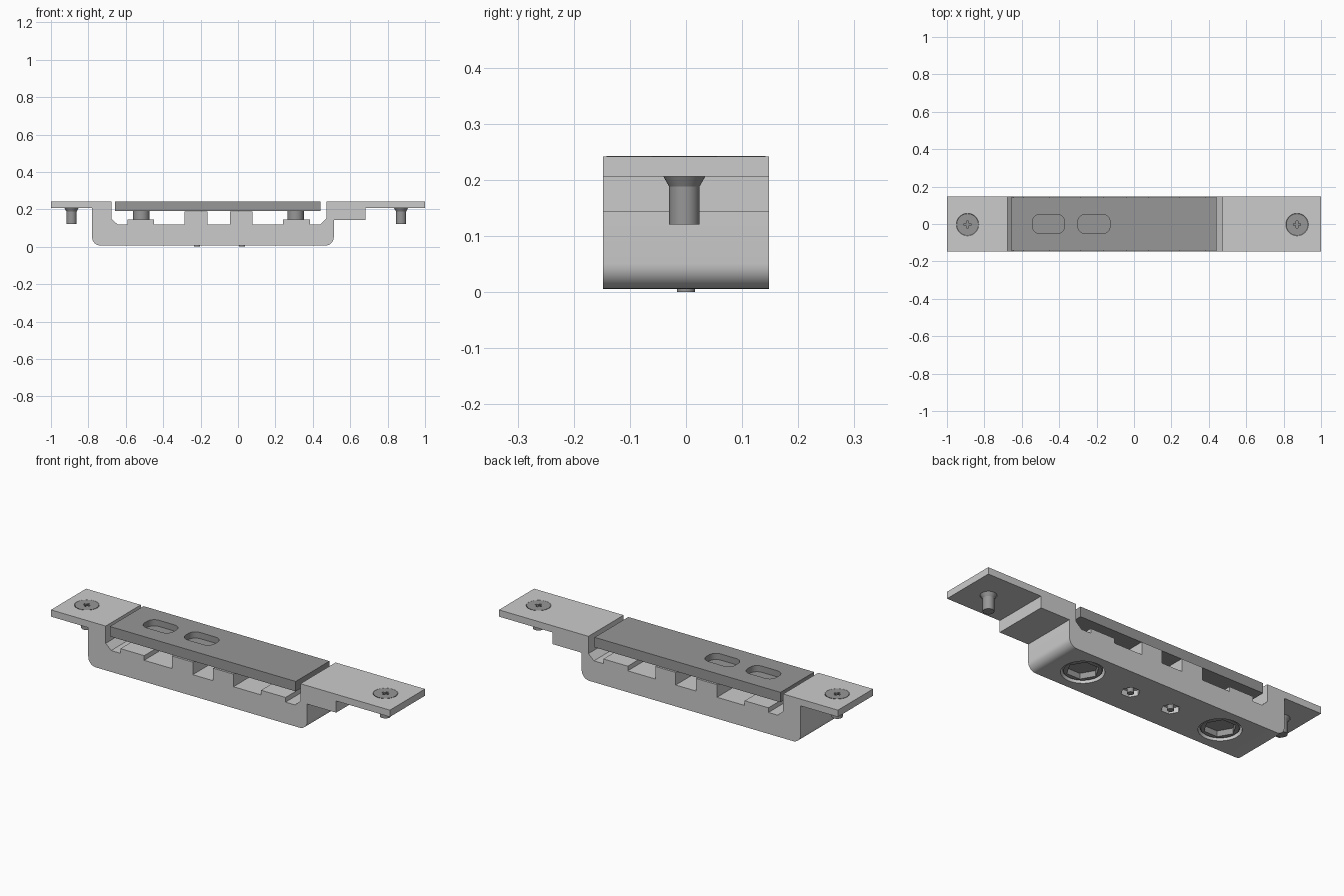
import bpy, bmesh
from math import cos, sin, pi, radians

if "Cube" in bpy.data.objects:
    bpy.data.objects.remove(bpy.data.objects["Cube"])


def make(name, bm):
    bmesh.ops.remove_doubles(bm, verts=bm.verts, dist=1e-5)
    bmesh.ops.recalc_face_normals(bm, faces=bm.faces)
    me = bpy.data.meshes.new(name)
    bm.to_mesh(me)
    bm.free()
    ob = bpy.data.objects.new(name, me)
    bpy.context.collection.objects.link(ob)
    return ob


def prism(name, pts, a, b, axis='Z'):
    """Extrude a closed outline from a to b along Y or Z."""
    bm = bmesh.new()
    co = (lambda p: (p[0], p[1], a)) if axis == 'Z' else (lambda p: (p[0], a, p[1]))
    f = bm.faces.new([bm.verts.new(co(p)) for p in pts])
    ext = bmesh.ops.extrude_face_region(bm, geom=[f])
    vs = [v for v in ext['geom'] if isinstance(v, bmesh.types.BMVert)]
    bmesh.ops.translate(bm, verts=vs, vec=(0, 0, b - a) if axis == 'Z' else (0, b - a, 0))
    return make(name, bm)


def lathe(name, prof, x, y=0.0, n=40):
    """Spin an (r, z) profile about the vertical line through x, y."""
    bm = bmesh.new()
    vs = [bm.verts.new((r, 0, z)) for r, z in prof]
    es = [bm.edges.new(p) for p in zip(vs, vs[1:])]
    bmesh.ops.spin(bm, geom=vs + es, cent=(0, 0, 0), axis=(0, 0, 1), angle=2 * pi, steps=n)
    bmesh.ops.translate(bm, verts=bm.verts, vec=(x, y, 0))
    return make(name, bm)


def arc(cx, cz, r, a0, a1, n=8):
    return [(cx + r * cos(radians(a0 + (a1 - a0) * i / n)),
             cz + r * sin(radians(a0 + (a1 - a0) * i / n))) for i in range(n + 1)]


def ngon(x, r, n):
    return [(x + r * cos(2 * pi * i / n), r * sin(2 * pi * i / n)) for i in range(n)]


def cut(ob, cutter):
    cutter.hide_render = True
    m = ob.modifiers.new("cut", 'BOOLEAN')
    m.operation, m.solver, m.object = 'DIFFERENCE', 'EXACT', cutter
    bpy.context.view_layer.objects.active = ob
    bpy.ops.object.modifier_apply(modifier=m.name)
    bpy.data.objects.remove(cutter)


def grey(name, v):
    m = bpy.data.materials.new(name)
    m.diffuse_color = (v, v, v, 1)
    m.use_nodes = True
    m.node_tree.nodes["Principled BSDF"].inputs["Base Color"].default_value = m.diffuse_color
    return m


LIGHT, DARK = grey("light_grey", 0.57), grey("dark_grey", 0.31)
BOLTS, STUDS, SCREWS, SCREW_Y = (-0.517, 0.308), (-0.22, 0.021), (-0.89, 0.872), -0.003

# Carrier bracket: stepped flanges, rounded tray and raised pads
pads = []
for x, w, h in ((0.312, 0.072, 0.145), (0.017, 0.06, 0.187),
                (-0.225, 0.062, 0.187), (-0.52, 0.07, 0.145)):
    pads += [(x + w, 0.12), (x + w, h), (x - w, h), (x - w, 0.12)]
outline = ([(-1, 0.242), (-1, 0.206), (-0.78, 0.206)]
           + arc(-0.735, 0.051, 0.045, 180, 270) + arc(0.467, 0.051, 0.045, 270, 360)
           + [(0.512, 0.144), (0.683, 0.144), (0.683, 0.206), (1, 0.206), (1, 0.242),
              (0.472, 0.242), (0.472, 0.15), (0.44, 0.12)]
           + pads + [(-0.645, 0.12), (-0.677, 0.15), (-0.677, 0.242)])
body = prism("carrier_bracket", outline, -0.148, 0.148, 'Y')

# Cover plate with two blind slots
plate = prism("cover_plate", [(-0.657, -0.142), (0.44, -0.142), (0.44, 0.142), (-0.657, 0.142)],
              0.19, 0.243)
for x in (-0.457, -0.214):
    r, hx, hy = 0.04, 0.086, 0.052
    slot = (arc(x + hx - r, hy - r, r, 0, 90, 5) + arc(x - hx + r, hy - r, r, 90, 180, 5)
            + arc(x - hx + r, -hy + r, r, 180, 270, 5) + arc(x + hx - r, -hy + r, r, 270, 360, 5))
    cut(plate, prism("slot_cutter", slot, 0.21, 0.3))

# Countersunk screws with cross recess
for i, x in enumerate(SCREWS):
    cut(body, lathe("sink_cutter", [(0, 0.26), (0.0705, 0.26), (0.035, 0.198), (0, 0.198)],
                    x, SCREW_Y))
    s = lathe("flange_screw_%d" % (i + 1), [(0, 0.2425), (0.058, 0.2425), (0.027, 0.188),
                                            (0.027, 0.121), (0, 0.121)], x, SCREW_Y)
    a, b = 0.018, 0.005
    cross = [(b, b), (b, a), (-b, a), (-b, b), (-a, b), (-a, -b),
             (-b, -b), (-b, -a), (b, -a), (b, -b), (a, -b), (a, b)]
    cut(s, prism("cross_cutter", [(x + p, SCREW_Y + q) for p, q in cross], 0.222, 0.26))

# Socket bolts sunk in the underside, carrying the plate
for i, x in enumerate(BOLTS):
    cut(body, prism("bore_cutter", ngon(x, 0.102, 40), -0.02, 0.06))
    bolt = lathe("socket_bolt_%d" % (i + 1), [(0, 0.014), (0.089, 0.014), (0.094, 0.019),
                 (0.094, 0.062), (0.044, 0.062), (0.044, 0.195), (0, 0.195)], x)
    cut(bolt, prism("hex_cutter", ngon(x, 0.078, 6), -0.02, 0.044))

# Small studs in hexagonal pockets
for i, x in enumerate(STUDS):
    cut(body, prism("pocket_cutter", ngon(x, 0.046, 6), -0.02, 0.035))
    lathe("stud_%d" % (i + 1), [(0, 0), (0.016, 0), (0.016, 0.1), (0, 0.1)], x, n=24)

# Shading and grey tones, set once the cuts are done
bpy.ops.object.select_all(action='SELECT')
bpy.context.view_layer.objects.active = body
bpy.ops.object.shade_smooth_by_angle(angle=radians(25))
for ob in bpy.data.objects:
    ob.data.materials.clear()
    ob.data.materials.append(LIGHT if ob == body else DARK)
